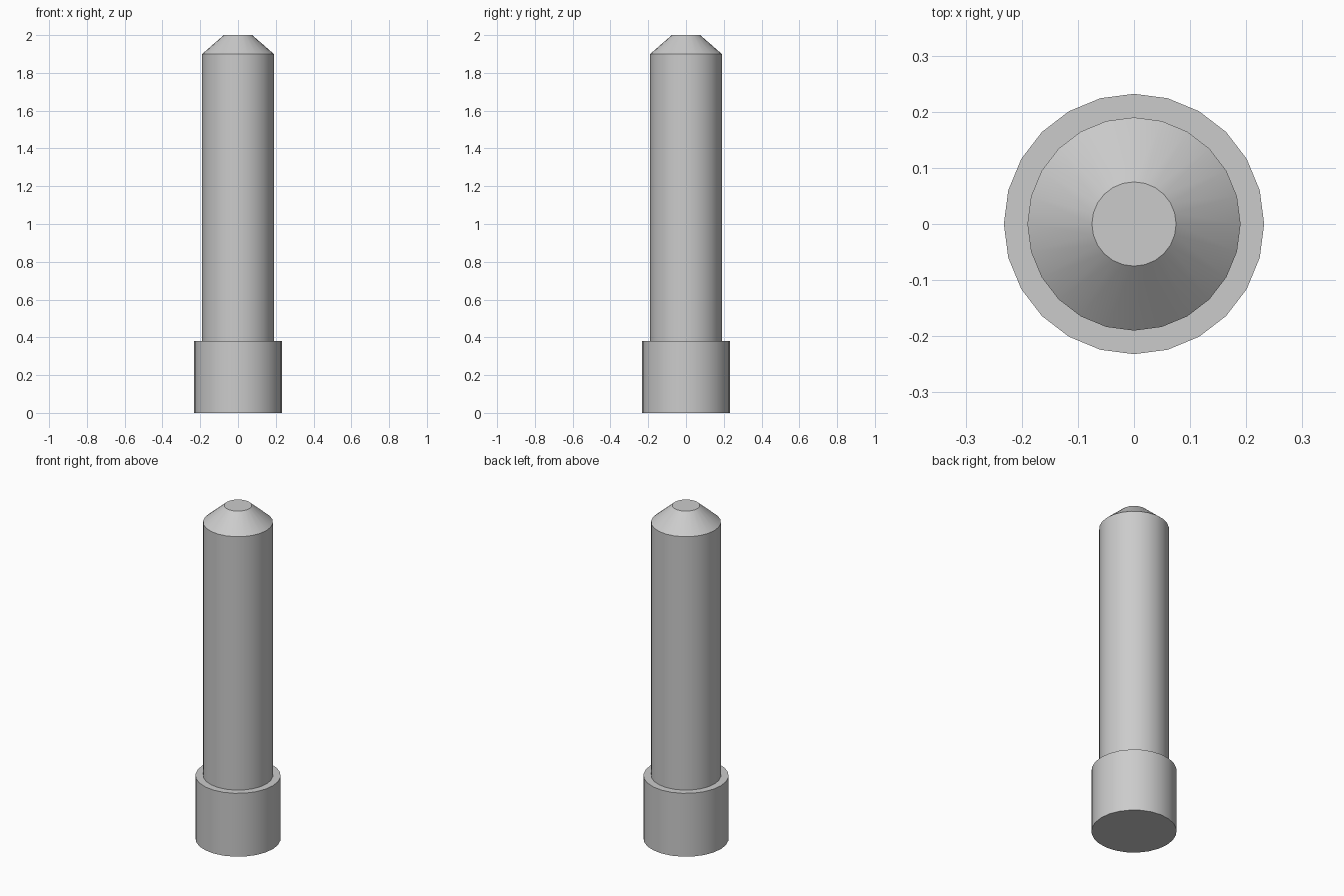
import bpy, bmesh
from math import cos, sin, tau, radians

if "Cube" in bpy.data.objects:
    bpy.data.objects.remove(bpy.data.objects["Cube"])

SIDES = 24


def lathe(name, profile):
    """Turn (radius, z) points around the z axis and cap both ends."""
    bm = bmesh.new()
    rings = [[bm.verts.new((r * cos(tau * i / SIDES), r * sin(tau * i / SIDES), z))
              for i in range(SIDES)] for r, z in profile]
    for low, high in zip(rings, rings[1:]):
        for i in range(SIDES):
            j = (i + 1) % SIDES
            bm.faces.new((low[i], low[j], high[j], high[i]))
    bm.faces.new(rings[0][::-1])
    bm.faces.new(rings[-1])
    mesh = bpy.data.meshes.new(name)
    bm.to_mesh(mesh)
    bm.free()
    obj = bpy.data.objects.new(name, mesh)
    bpy.context.collection.objects.link(obj)
    bpy.ops.object.select_all(action='DESELECT')
    obj.select_set(True)
    bpy.context.view_layer.objects.active = obj
    bpy.ops.object.shade_smooth_by_angle(angle=radians(30))
    return obj


# Stepped pin: wide base collar, straight shaft, chamfered flat tip
lathe("stepped_pin", [
    (0.232, 0.0), (0.232, 0.38),
    (0.19, 0.38), (0.19, 1.90),
    (0.075, 2.0),
])
